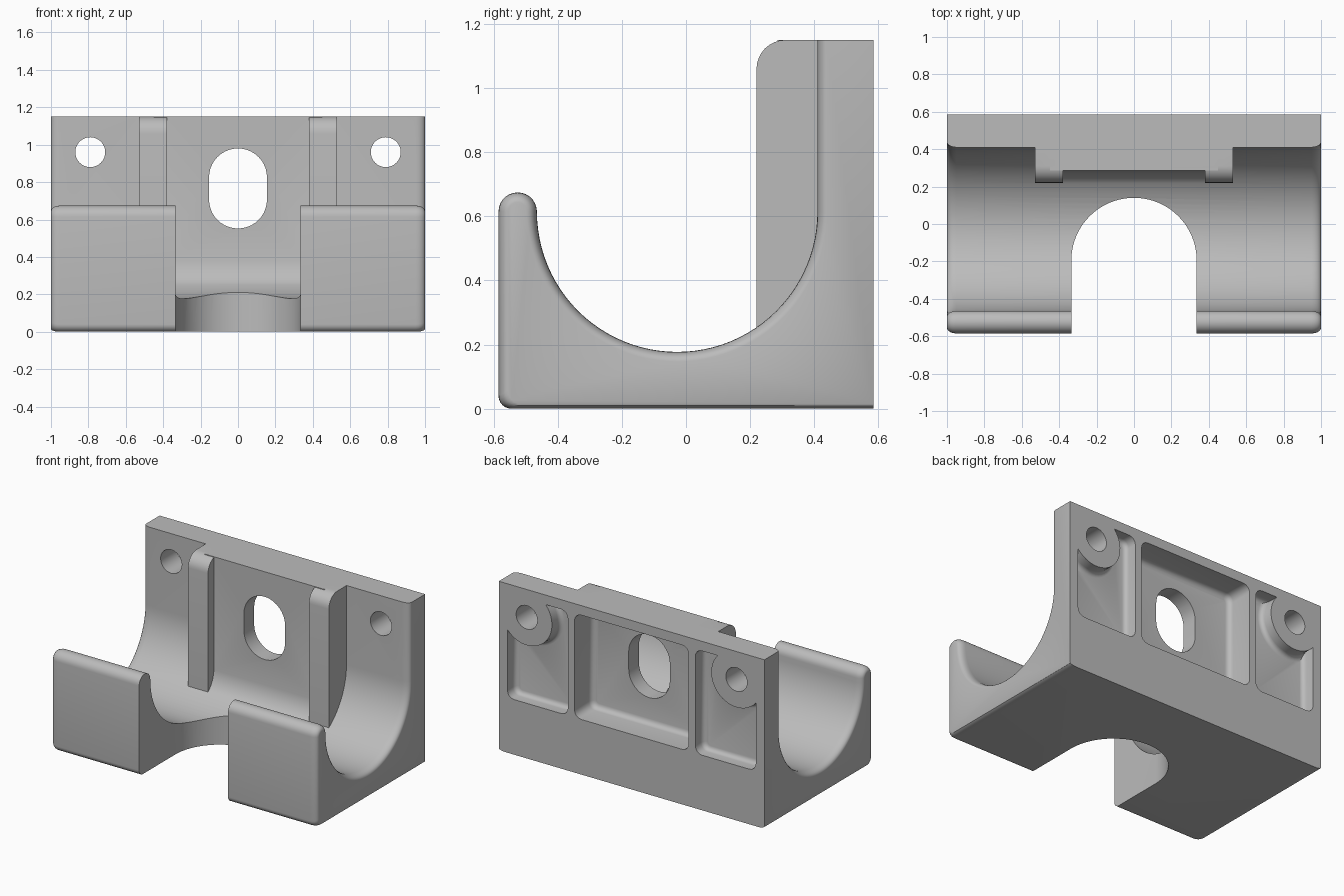
import bpy, bmesh, math
from mathutils import Vector

if "Cube" in bpy.data.objects:
    bpy.data.objects.remove(bpy.data.objects["Cube"])

grey = bpy.data.materials.new("light grey")
grey.diffuse_color = (0.5, 0.5, 0.5, 1)
grey.use_nodes = True
grey.node_tree.nodes["Principled BSDF"].inputs["Base Color"].default_value = grey.diffuse_color


def arc(cx, cy, r, a0, a1, n):
    return [(cx + r * math.cos(math.radians(a0 + (a1 - a0) * i / n)),
             cy + r * math.sin(math.radians(a0 + (a1 - a0) * i / n))) for i in range(n + 1)]


def finish(name, bm):
    bmesh.ops.recalc_face_normals(bm, faces=bm.faces[:])
    me = bpy.data.meshes.new(name)
    bm.to_mesh(me)
    bm.free()
    me.materials.append(grey)
    ob = bpy.data.objects.new(name, me)
    bpy.context.collection.objects.link(ob)
    return ob


def loft(name, sections, axis, fillet=0):
    """Join (position, 2D outline) sections along an axis; fillet rounds the first cap."""
    place = {"x": lambda p, t: (t, p[0], p[1]),
             "y": lambda p, t: (p[0], t, p[1]),
             "z": lambda p, t: (p[0], p[1], t)}[axis]
    bm = bmesh.new()
    rings = [[bm.verts.new(place(p, t)) for p in pts] for t, pts in sections]
    for a, b in zip(rings, rings[1:]):
        for i in range(len(a)):
            j = (i + 1) % len(a)
            bm.faces.new((a[i], a[j], b[j], b[i]))
    cap = bm.faces.new(rings[0])
    bm.faces.new(rings[-1])
    if fillet:
        bmesh.ops.recalc_face_normals(bm, faces=bm.faces[:])
        bmesh.ops.bevel(bm, geom=list(cap.edges), offset=fillet, segments=4,
                        profile=0.5, affect='EDGES', clamp_overlap=False)
    return finish(name, bm)


def prism(name, pts, axis, a, b, fillet=0):
    return loft(name, [(a, pts), (b, pts)], axis, fillet)


def combine(target, tool, operation):
    m = target.modifiers.new(operation, 'BOOLEAN')
    m.operation, m.solver, m.object = operation, 'EXACT', tool
    bpy.context.view_layer.objects.active = target
    bpy.ops.object.modifier_apply(modifier=m.name)
    bpy.data.objects.remove(tool, do_unlink=True)


# Cradle cross-section (y, z), shrunk by o near the ends for rounded edges
def section(o):
    pts = [(0.585, o / 2)]
    pts += arc(-0.545 + o, 0.04 + o / 2, 0.04, 270, 180, 6)
    pts += arc(-0.525, 0.6145, 0.06 - o, 180, 0, 14)
    pts += arc(-0.0275, 0.6145, 0.4375 + o, 180, 360, 48)[1:]
    return pts + [(0.41 + o, 1.15), (0.585, 1.15)]


steps = [(0.95 + 0.05 * math.sin(math.radians(a)), 0.03 * (1 - math.cos(math.radians(a))))
         for a in (0, 18, 36, 54, 72, 90)]
ends = [(-x, section(o)) for x, o in reversed(steps)] + [(x, section(o)) for x, o in steps]
bracket = loft("cradle_bracket", ends, "x")

# Central boss with two raised pads
centre = [(0.5, 0.1), (0.22, 0.1), (0.22, 0.25), (0.25, 0.284), (0.273, 0.325),
          (0.285, 0.38), (0.285, 1.15), (0.5, 1.15)]
combine(bracket, prism("centre_boss", centre, "x", -0.45, 0.45), 'UNION')
pad = [(0.5, 0.1), (0.22, 0.1)] + arc(0.31, 1.06, 0.09, 180, 90, 8) + [(0.5, 1.15)]
for a, b in ((-0.53, -0.38), (0.38, 0.53)):
    combine(bracket, prism("pad", pad, "x", a, b), 'UNION')

# Front U-shaped opening
u_cut = [(0.335, -0.8)] + arc(0, -0.195, 0.335, 0, 180, 40) + [(-0.335, -0.8)]
combine(bracket, prism("u_opening", u_cut, "z", -0.2, 0.8), 'DIFFERENCE')

# Rear centre pocket with rounded corners and floor
w, r = 0.43, 0.05
pocket = (arc(w - r, 1.085 - r, r, 0, 90, 4) + arc(r - w, 1.085 - r, r, 90, 180, 4)
          + arc(r - w, 0.375 + r, r, 180, 270, 4) + arc(w - r, 0.375 + r, r, 270, 360, 4))
combine(bracket, prism("centre_pocket", pocket, "y", 0.395, 0.7, 0.035), 'DIFFERENCE')

# Rear side pockets wrapping round the screw bosses, and the screw holes
side = (arc(0.48 + r, 0.375 + r, r, 180, 270, 4) + arc(0.935 - r, 0.375 + r, r, 270, 360, 4)
        + arc(0.79, 0.96, 0.19, -40.3, -221.1, 24) + arc(0.48 + r, 1.085 - r, r, 90, 180, 4))
for s in (-1, 1):
    combine(bracket, prism("side_pocket", [(s * x, z) for x, z in side], "y", 0.495, 0.7, 0.03),
            'DIFFERENCE')
    hole = arc(s * 0.79, 0.96, 0.08, 0, 360, 32)[:-1]
    combine(bracket, prism("screw_hole", hole, "y", 0.3, 0.8), 'DIFFERENCE')

# Oblong slot through the centre
slot = arc(0, 0.825, 0.155, 0, 180, 20) + arc(0, 0.707, 0.155, 180, 360, 20)
combine(bracket, prism("slot", slot, "y", 0.1, 0.8), 'DIFFERENCE')

# Smooth curved faces, keep sharp edges
bpy.ops.object.select_all(action='DESELECT')
bracket.select_set(True)
bpy.context.view_layer.objects.active = bracket
bpy.ops.object.shade_smooth_by_angle(angle=math.radians(30))
